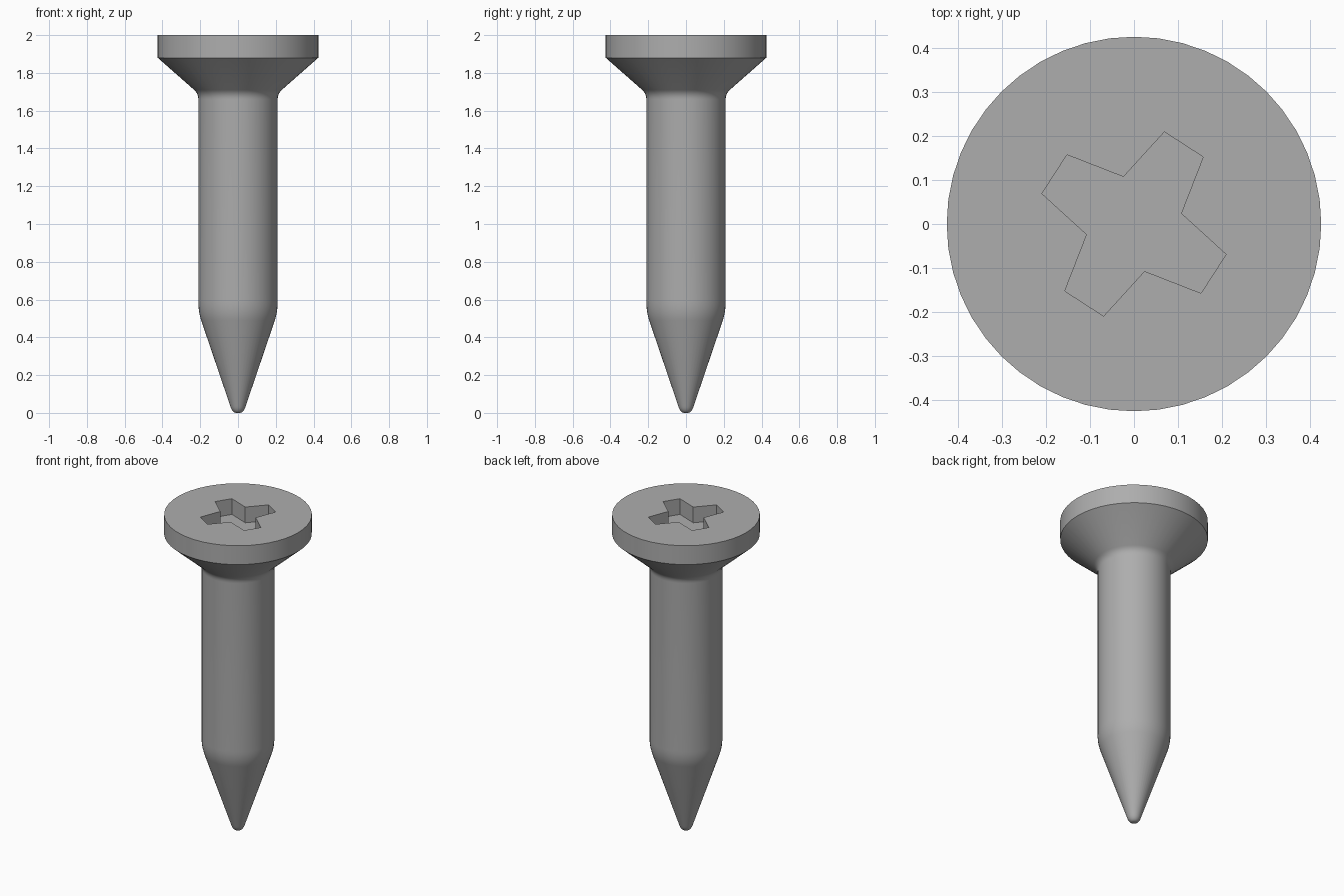
import bpy, bmesh, math
from mathutils import Matrix, Vector

cube = bpy.data.objects.get("Cube")
if cube:
    bpy.data.objects.remove(cube, do_unlink=True)

SEGMENTS = 48

steel = bpy.data.materials.new("grey_steel")
steel.use_nodes = True
steel.diffuse_color = (0.42, 0.42, 0.42, 1)
steel.node_tree.nodes["Principled BSDF"].inputs["Base Color"].default_value = steel.diffuse_color


def add_object(name, bm):
    bmesh.ops.recalc_face_normals(bm, faces=bm.faces[:])
    mesh = bpy.data.meshes.new(name)
    bm.to_mesh(mesh)
    bm.free()
    mesh.materials.append(steel)
    obj = bpy.data.objects.new(name, mesh)
    bpy.context.collection.objects.link(obj)
    return obj


def fillet(a, corner, b, steps=6):
    """Rounded corner running from a to b."""
    a, corner, b = Vector(a), Vector(corner), Vector(b)
    ts = [i / steps for i in range(steps + 1)]
    return [a * (1 - t) ** 2 + corner * 2 * t * (1 - t) + b * t ** 2 for t in ts]


# Profile (radius, height): rounded tip, cone, shaft, flared head
profile = [Vector((0, 0))]
profile += fillet((0.012, 0), (0.032, 0.004), (0.042, 0.04))
profile += fillet((0.195, 0.49), (0.21, 0.535), (0.21, 0.59))
profile += fillet((0.21, 1.66), (0.21, 1.69), (0.232, 1.71))
profile += [Vector(p) for p in ((0.425, 1.88), (0.425, 2), (0, 2))]

# Screw body turned around the z axis
bm = bmesh.new()
verts = [bm.verts.new((r, 0, z)) for r, z in profile]
edges = [bm.edges.new(pair) for pair in zip(verts, verts[1:])]
bmesh.ops.spin(bm, geom=verts + edges, cent=(0, 0, 0), axis=(0, 0, 1),
               angle=math.tau, steps=SEGMENTS, use_duplicate=False)
bmesh.ops.remove_doubles(bm, verts=bm.verts[:], dist=0.0005)
# Merge the fan of the flat top into one face
top = [f for f in bm.faces if f.calc_center_median().z > 1.999]
bmesh.ops.dissolve_faces(bm, faces=top, use_verts=True)
screw = add_object("screw", bm)

# Cross-shaped drive recess, one arm repeated four times
bm = bmesh.new()
arm = [Vector((0.107, 0.024, 1.9)), Vector((0.157, 0.152, 1.9)), Vector((0.069, 0.209, 1.9))]
outline = [Matrix.Rotation(k * math.pi / 2, 3, "Z") @ p for k in range(4) for p in arm]
face = bm.faces.new([bm.verts.new(p) for p in outline])
side = bmesh.ops.extrude_face_region(bm, geom=[face])["geom"]
bmesh.ops.translate(bm, vec=(0, 0, 0.2), verts=[g for g in side if isinstance(g, bmesh.types.BMVert)])
cutter = add_object("recess_cutter", bm)
cutter.hide_render = True

cut = screw.modifiers.new("drive_recess", "BOOLEAN")
cut.operation = "DIFFERENCE"
cut.solver = "EXACT"
cut.object = cutter
bpy.ops.object.select_all(action="DESELECT")
bpy.context.view_layer.objects.active = screw
screw.select_set(True)
bpy.ops.object.modifier_apply(modifier=cut.name)
bpy.data.objects.remove(cutter, do_unlink=True)
bpy.ops.object.shade_smooth_by_angle(angle=math.radians(30))
